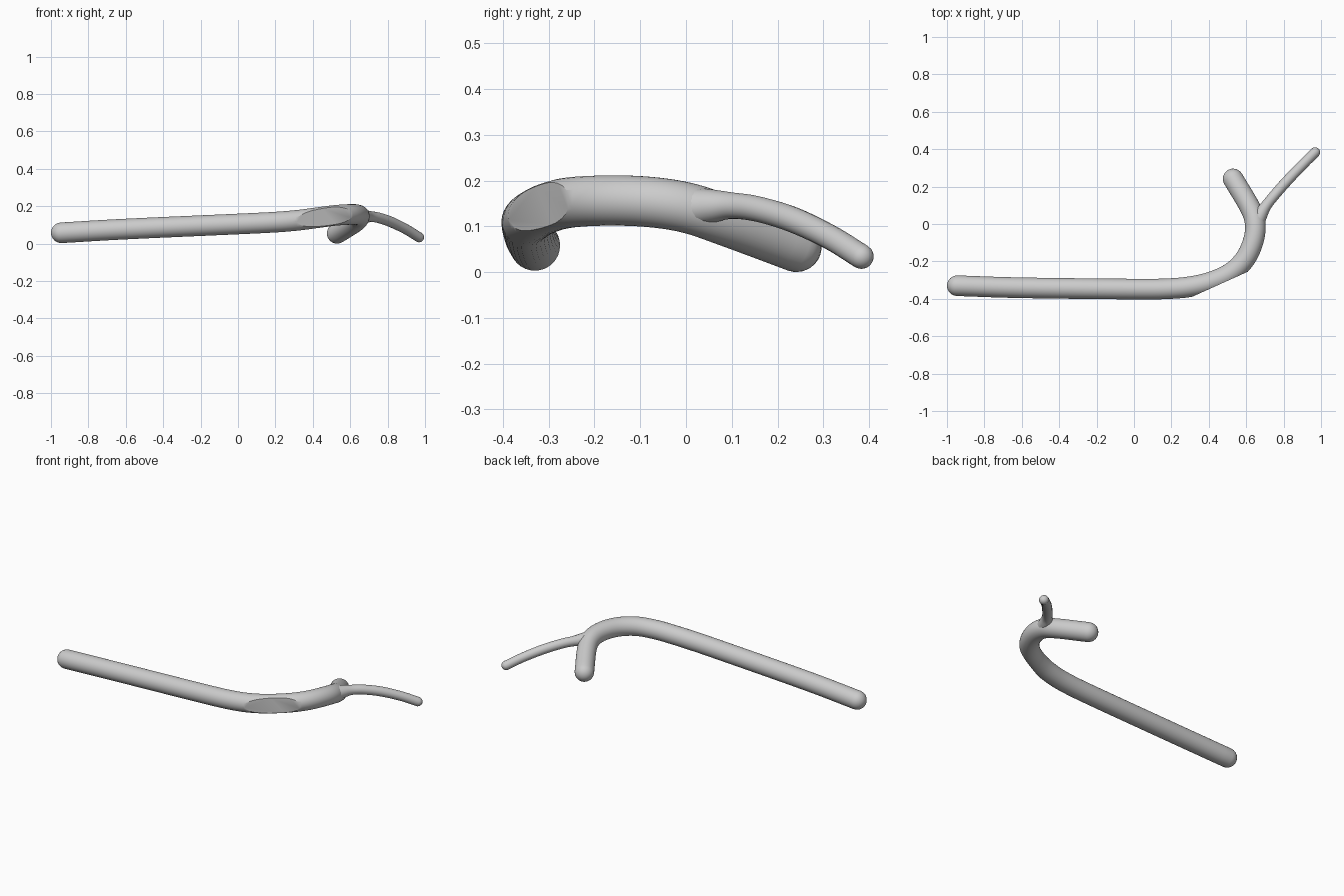
import bpy, bmesh, math
from mathutils import Vector

cube = bpy.data.objects.get("Cube")
if cube:
    bpy.data.objects.remove(cube, do_unlink=True)

grey = bpy.data.materials.new("plain grey")
grey.use_nodes = True
grey.diffuse_color = (0.6, 0.6, 0.6, 1)
grey.node_tree.nodes["Principled BSDF"].inputs["Base Color"].default_value = (0.6, 0.6, 0.6, 1)


def smooth_path(points, steps):
    """Catmull-Rom samples through points of (x, y, z, radius)."""
    p = [Vector(q) for q in points]
    p = [2 * p[0] - p[1]] + p + [2 * p[-1] - p[-2]]
    out = []
    for a, b, c, d in zip(p, p[1:], p[2:], p[3:]):
        for i in range(steps):
            t = i / steps
            out.append(b + (c - a) * t / 2 + (2 * a - 5 * b + 4 * c - d) * t**2 / 2
                       + (3 * b - a - 3 * c + d) * t**3 / 2)
    return out + [p[-2]]


def tube(points, sides, steps=6, caps=6):
    """Round-ended tube swept along a smooth path."""
    path = smooth_path(points, steps)
    pos = [q.to_3d() for q in path]
    rad = [q.w for q in path]
    tangents = [(pos[min(i + 1, len(pos) - 1)] - pos[max(i - 1, 0)]).normalized()
                for i in range(len(pos))]
    rings = list(zip(pos, rad, tangents))
    # hemispherical ends
    arc = [math.pi / 2 * i / caps for i in range(1, caps)]

    def dome(end, sign):
        c, r, t = end
        return [(c + t * sign * r * math.sin(a), r * math.cos(a), t) for a in arc]

    tips = [pos[0] - tangents[0] * rad[0], pos[-1] + tangents[-1] * rad[-1]]
    rings = dome(rings[0], -1)[::-1] + rings + dome(rings[-1], 1)

    bm = bmesh.new()
    loops, up = [], Vector((0, 0, 1))
    for c, r, t in rings:
        up = (up - t * up.dot(t)).normalized()
        side = t.cross(up)
        angles = [2 * math.pi * k / sides for k in range(sides)]
        loops.append([bm.verts.new(c + r * (up * math.cos(a) + side * math.sin(a)))
                      for a in angles])
    for a, b in zip(loops, loops[1:]):
        for k in range(sides):
            n = (k + 1) % sides
            bm.faces.new((a[k], a[n], b[n], b[k]))
    for loop, tip in ((loops[0], tips[0]), (loops[-1], tips[1])):
        v = bm.verts.new(tip)
        for k in range(sides):
            bm.faces.new((loop[k], loop[(k + 1) % sides], v))
    bmesh.ops.recalc_face_normals(bm, faces=bm.faces)
    return bm


def finish(bm, name):
    mesh = bpy.data.meshes.new(name)
    bm.to_mesh(mesh)
    bm.free()
    mesh.materials.append(grey)
    obj = bpy.data.objects.new(name, mesh)
    bpy.context.collection.objects.link(obj)
    bpy.ops.object.select_all(action="DESELECT")
    obj.select_set(True)
    bpy.context.view_layer.objects.active = obj
    bpy.ops.object.shade_smooth_by_angle(angle=math.radians(30))
    return obj


# Main tube: long run, bend and short stub
R = 0.055
main = [(-0.945, -0.33, 0.058), (-0.6, -0.341, 0.078), (0, -0.348, 0.105),
        (0.2, -0.345, 0.115), (0.32, -0.332, 0.125), (0.42, -0.307, 0.138),
        (0.52, -0.26, 0.151), (0.595, -0.185, 0.156), (0.638, -0.09, 0.154),
        (0.648, 0, 0.141), (0.622, 0.085, 0.113), (0.53, 0.241, 0.055)]
bm = tube([(*p, R) for p in main], 32)

# Flat face on the outside of the bend
cut = bmesh.ops.bisect_plane(bm, geom=bm.verts[:] + bm.edges[:] + bm.faces[:],
                             plane_co=(0.32, -0.385, 0.12),
                             plane_no=(0.135, -0.3, 0), clear_outer=True)
rim = [e for e in cut["geom_cut"] if isinstance(e, bmesh.types.BMEdge)]
bmesh.ops.holes_fill(bm, edges=rim, sides=0)
bmesh.ops.recalc_face_normals(bm, faces=bm.faces)
finish(bm, "main_tube")

# Thin side branch, flared where it leaves the main tube
branch = [(0.65, 0, 0.141, 0.046), (0.679, 0.055, 0.144, 0.037),
          (0.708, 0.1, 0.145, 0.029), (0.752, 0.155, 0.138, 0.028),
          (0.82, 0.232, 0.115, 0.028), (0.9, 0.315, 0.076, 0.027),
          (0.968, 0.383, 0.034, 0.027)]
finish(tube(branch, 20), "side_branch")
